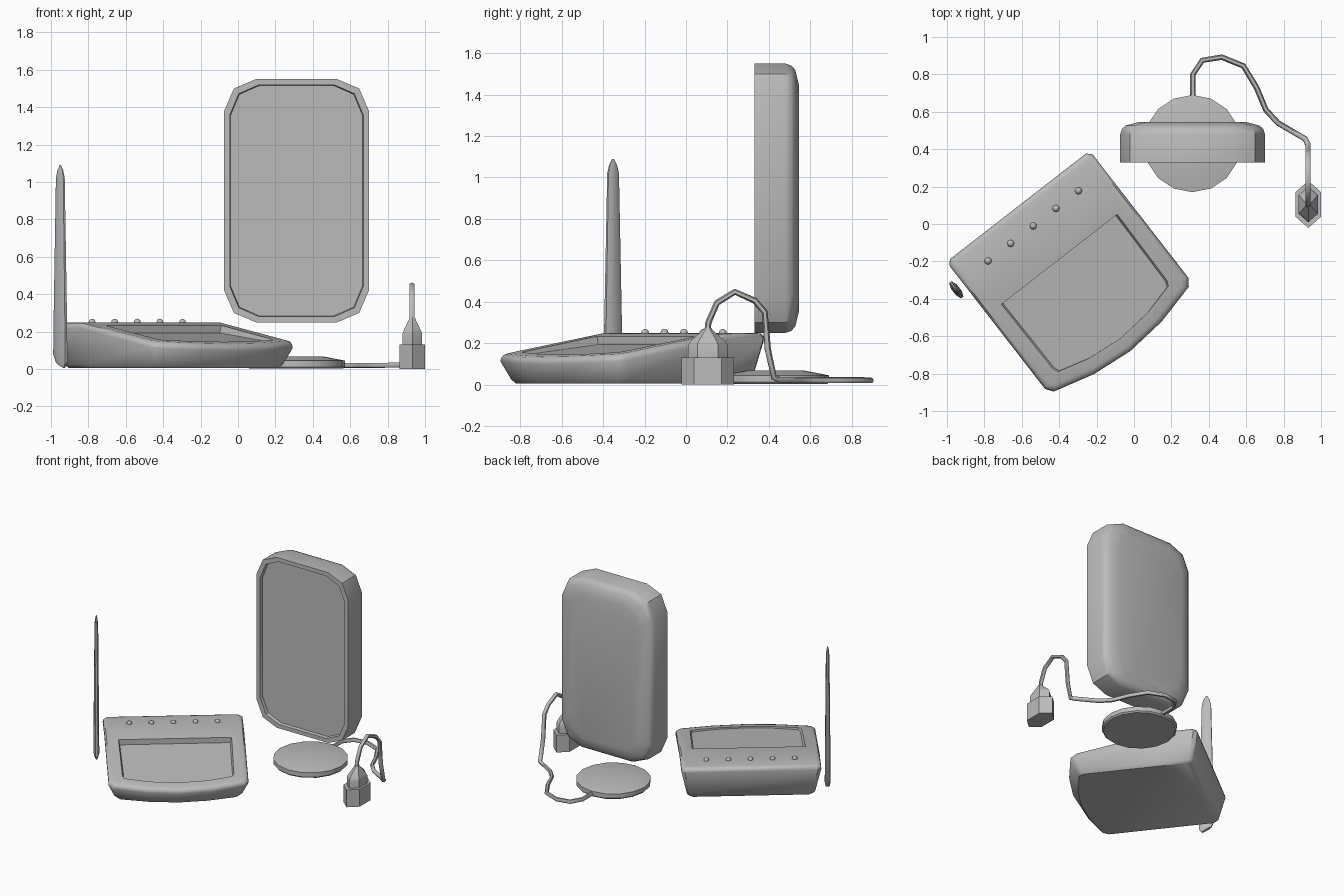
import bpy, bmesh, math
from mathutils import Vector

if "Cube" in bpy.data.objects:
    bpy.data.objects.remove(bpy.data.objects["Cube"])

grey = bpy.data.materials.new("mid_grey")
grey.diffuse_color = (0.5, 0.5, 0.5, 1)
grey.use_nodes = True
grey.node_tree.nodes["Principled BSDF"].inputs["Base Color"].default_value = grey.diffuse_color


def finish(ob, angle=32):
    ob.data.materials.append(grey)
    bpy.ops.object.select_all(action='DESELECT')
    ob.select_set(True)
    bpy.context.view_layer.objects.active = ob
    bpy.ops.object.shade_smooth_by_angle(angle=math.radians(angle))
    return ob


def mesh_object(name, bm, angle=32):
    bmesh.ops.recalc_face_normals(bm, faces=bm.faces)
    me = bpy.data.meshes.new(name)
    bm.to_mesh(me)
    bm.free()
    ob = bpy.data.objects.new(name, me)
    bpy.context.collection.objects.link(ob)
    return finish(ob, angle)


def bridge(bm, a, b):
    n = len(a)
    for i in range(n):
        j = (i + 1) % n
        bm.faces.new((a[i], a[j], b[j], b[i]))


def loft(name, rings, angle=32):
    """Skin a list of equal-length point rings and cap both ends."""
    bm = bmesh.new()
    vr = [[bm.verts.new(p) for p in r] for r in rings]
    for a, b in zip(vr, vr[1:]):
        bridge(bm, a, b)
    bm.faces.new(vr[0])
    bm.faces.new(vr[-1])
    return mesh_object(name, bm, angle)


# Console frame: u runs along its back edge, d from back to front
ANG = math.atan2(0.59, 0.76)
U = Vector((math.cos(ANG), math.sin(ANG), 0))
D = Vector((math.sin(ANG), -math.cos(ANG), 0))
ORIGIN = Vector((-0.62, 0.095, 0))


def place(u, d, z):
    return ORIGIN + U * u + D * d + Vector((0, 0, z))


def top_z(d):
    return 0.25 - max(0, d - 0.26) * 0.165


def mirrored(half):
    """Half outline (left side, ending on the centre line) to both sides."""
    return half + [(-u, d) for u, d in reversed(half[:-1])]


# Console body: tapered walls, rounded rim, flat strip and sloped panel
slope = mirrored([(-0.485, 0.26), (-0.485, 0.86), (-0.457, 0.9), (-0.23, 0.958), (0, 0.98)])
outline = slope + [(0.485, 0.025), (0.46, 0), (-0.46, 0), (-0.485, 0.025)]
recess = mirrored([(-0.392, 0.36), (-0.386, 0.80), (-0.374, 0.83), (-0.2, 0.875), (0, 0.893)])


def inset(k):
    return [(u * (1 - k / 0.485), 0.49 + (d - 0.49) * (1 - k / 0.49)) for u, d in outline]


bm = bmesh.new()
rings = []
for k, z in ((0.06, 0.006), (0.042, 0.025)):
    rings.append([bm.verts.new(place(u, d, z)) for u, d in inset(k)])
for k, drop in ((0, 0.032), (0.003, 0.016), (0.012, 0.004), (0.03, 0)):
    rings.append([bm.verts.new(place(u, d, top_z(d) - drop)) for u, d in inset(k)])
bm.faces.new(rings[0])
for a, b in zip(rings, rings[1:]):
    bridge(bm, a, b)
rim = rings[-1]
n = len(slope)
bm.faces.new(rim[n - 1:] + rim[:1])
# sunken display panel, deeper towards the back
edge = [bm.verts.new(place(u, d, top_z(d))) for u, d in recess]
floor = [bm.verts.new(place(u * 0.975, d, top_z(d) - 0.04 + (d - 0.36) * 0.055)) for u, d in recess]
bridge(bm, rim[:n], edge)
bridge(bm, edge, floor)
bm.faces.new(floor)
mesh_object("console_body", bm, 40)

# Row of five buttons
for i in range(5):
    bpy.ops.mesh.primitive_uv_sphere_add(segments=10, ring_count=6, radius=0.019,
                                         location=place((i - 2) * 0.153, 0.133, 0.25))
    bpy.context.object.name = f"button_{i + 1}"
    finish(bpy.context.object, 60)

# Pen standing upright beside the console, with a flattened octagonal section
PEN = Vector((-0.95, -0.352, 0))


def pen_ring(s, z, tilt=0):
    pts = []
    for i in range(8):
        a = math.tau * (i + 0.5) / 8
        c = math.cos(a)
        pts.append(PEN + D * (0.056 * s * c) + U * (0.021 * s * math.sin(a))
                   + Vector((0, 0, z - tilt * c)))
    return pts


loft("pen", [pen_ring(0.65, 0.022, 0.018), pen_ring(1, 0.055, 0.025), pen_ring(0.95, 0.25),
             pen_ring(0.62, 1.02), pen_ring(0.42, 1.06), pen_ring(0.1, 1.09)])

# Upright display with rounded corners, recessed front and softened back
HX, HZ = 0.387, 0.65
corner = [(HX, 0.48), (0.335, 0.60), (0.217, HZ)]
quarter = corner + [(-x, z) for x, z in reversed(corner)]
frame = quarter + [(-x, -z) for x, z in quarter]


def display_ring(k, y):
    return [(0.313 + x * (1 - k / HX), y, 0.90 + z * (1 - k / HZ)) for x, z in frame]


loft("display", [display_ring(0.034, 0.355), display_ring(0.03, 0.33), display_ring(0, 0.33),
                 display_ring(0, 0.48), display_ring(0.009, 0.508), display_ring(0.03, 0.527),
                 display_ring(0.1, 0.545)], 40)


# Round base disc with a shallow raised top
def disc_ring(r, z):
    return [(0.312 + r * math.sin(math.tau * i / 16), 0.43 + r * math.cos(math.tau * i / 16), z)
            for i in range(16)]


loft("base_disc", [disc_ring(0.25, 0.002), disc_ring(0.26, 0.012), disc_ring(0.26, 0.045),
                   disc_ring(0.14, 0.068)])


# Hexagonal plug with a stepped, tapering neck
def plug_ring(s, z, t=None):
    t = s if t is None else t
    half = [(0, 0.126), (0.068, 0.066), (0.068, -0.066)]
    return [(0.932 + sx * x * s, 0.105 + sx * y * t, z) for sx in (1, -1) for x, y in half]


loft("plug_body", [plug_ring(1, 0), plug_ring(1, 0.132)])
loft("plug_neck", [plug_ring(0.76, 0.13), plug_ring(0.76, 0.19), plug_ring(0.66, 0.21),
                   plug_ring(0.28, 0.262, 0.2), plug_ring(0.22, 0.275, 0.13)])

# Cable from the base disc along the ground and over into the plug
path = [(0.315, 0.64, 0.025), (0.315, 0.80, 0.025), (0.365, 0.875, 0.022), (0.47, 0.892, 0.02),
        (0.585, 0.845, 0.02), (0.655, 0.73, 0.02), (0.705, 0.61, 0.02), (0.77, 0.54, 0.02),
        (0.915, 0.455, 0.022), (0.93, 0.425, 0.035), (0.93, 0.395, 0.17), (0.93, 0.38, 0.35),
        (0.93, 0.333, 0.405), (0.93, 0.236, 0.448), (0.93, 0.15, 0.395), (0.93, 0.108, 0.30),
        (0.93, 0.104, 0.25)]
cu = bpy.data.curves.new("cable", 'CURVE')
cu.dimensions = '3D'
cu.bevel_depth = 0.015
cu.bevel_resolution = 1
cu.use_fill_caps = True
sp = cu.splines.new('POLY')
sp.points.add(len(path) - 1)
for pt, co in zip(sp.points, path):
    pt.co = (*co, 1)
cable = bpy.data.objects.new("cable", cu)
bpy.context.collection.objects.link(cable)
bpy.ops.object.select_all(action='DESELECT')
cable.select_set(True)
bpy.context.view_layer.objects.active = cable
bpy.ops.object.convert(target='MESH')
finish(bpy.context.object, 60)
